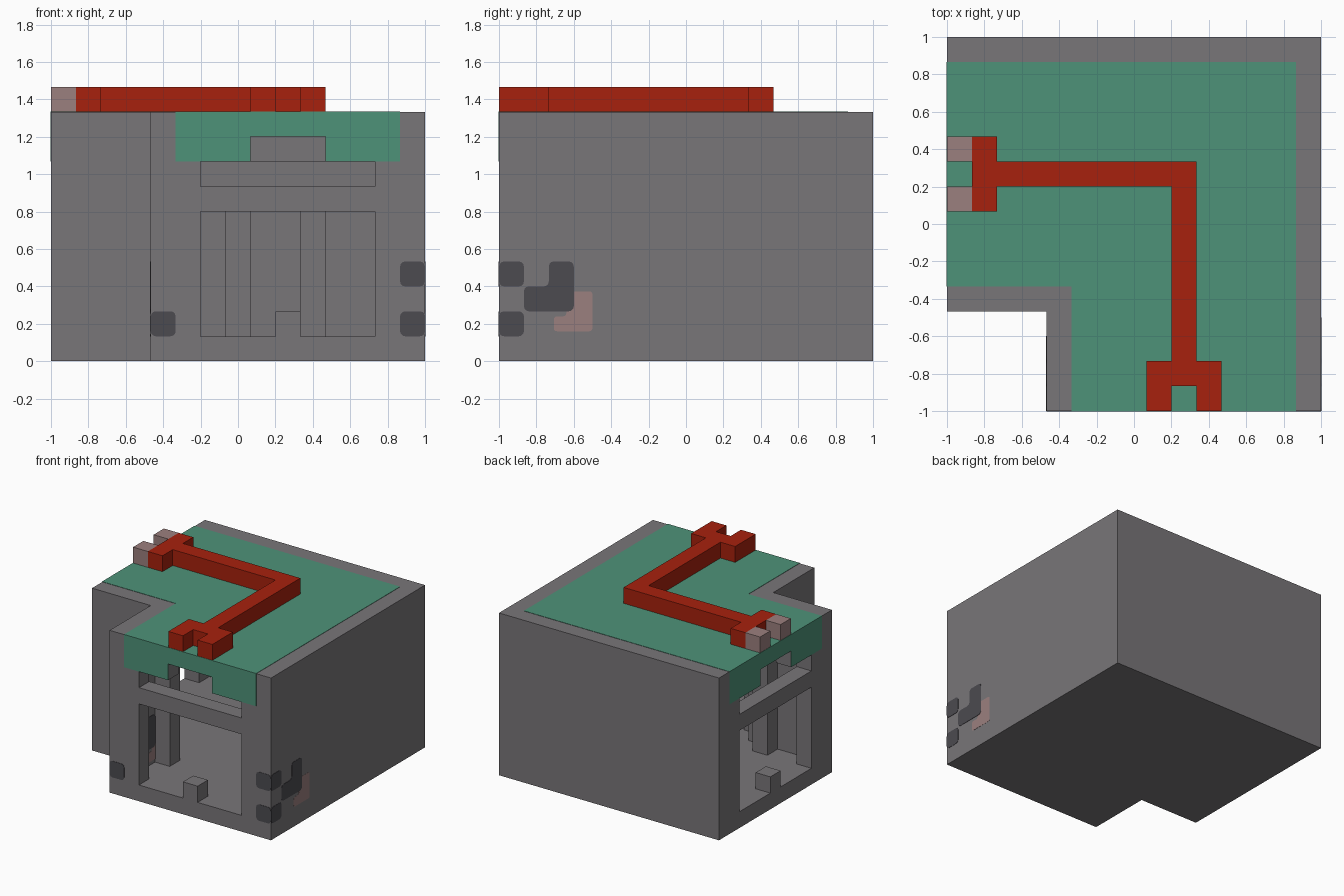
import bpy
import bmesh

cube = bpy.data.objects.get("Cube")
if cube:
    bpy.data.objects.remove(cube, do_unlink=True)

U = 2 / 15          # everything sits on a 15 x 15 x 11 block grid
SKIN = 0.02         # plate thickness in blocks


def material(name, rgb):
    m = bpy.data.materials.new(name)
    m.use_nodes = True
    m.diffuse_color = (*rgb, 1)
    m.node_tree.nodes["Principled BSDF"].inputs["Base Color"].default_value = (*rgb, 1)
    return m


GREY = material("stone grey", (0.19, 0.18, 0.19))
GREEN = material("roof green", (0.076, 0.29, 0.19))
RED = material("pipe red", (0.39, 0.015, 0.004))
PINK = material("dusty pink", (0.33, 0.215, 0.21))
DARK = material("dark grey", (0.072, 0.07, 0.08))


def prism(name, pts, axis, lo, hi, mat, rounding=0.0):
    """Extrude a 2D outline (block units) along an axis."""
    def place(a, b):
        p = {"x": (lo, a, b), "y": (a, lo, b), "z": (a, b, lo)}[axis]
        return (p[0] * U - 1, p[1] * U - 1, p[2] * U)
    bm = bmesh.new()
    bm.faces.new([bm.verts.new(place(a, b)) for a, b in pts])
    if rounding:
        bmesh.ops.bevel(bm, geom=bm.verts[:], offset=rounding * U, segments=3,
                        profile=0.5, affect="VERTICES")
    ext = bmesh.ops.extrude_face_region(bm, geom=bm.faces[:])
    step = [0, 0, 0]
    step["xyz".index(axis)] = (hi - lo) * U
    bmesh.ops.translate(bm, vec=step,
                        verts=[v for v in ext["geom"] if isinstance(v, bmesh.types.BMVert)])
    bmesh.ops.recalc_face_normals(bm, faces=bm.faces[:])
    mesh = bpy.data.meshes.new(name)
    bm.to_mesh(mesh)
    bm.free()
    mesh.materials.append(mat)
    ob = bpy.data.objects.new(name, mesh)
    bpy.context.collection.objects.link(ob)
    return ob


def rect(a0, a1, b0, b1):
    return [(a0, b0), (a1, b0), (a1, b1), (a0, b1)]


def cut(ob, cutter):
    cutter.hide_render = True
    mod = ob.modifiers.new("cut", "BOOLEAN")
    mod.operation = "DIFFERENCE"
    mod.solver = "EXACT"
    mod.object = cutter
    bpy.context.view_layer.objects.active = ob
    bpy.ops.object.modifier_apply(modifier=mod.name)
    bpy.data.objects.remove(cutter, do_unlink=True)


def ell(lo, hi, inner):
    """Square outline with the front right corner missing."""
    return [(inner, lo), (hi, lo), (hi, hi), (lo, hi), (lo, inner), (inner, inner)]


# Hollow L-shaped room with openings in its two end walls
shell = prism("room_shell", ell(0, 15, 4), "z", 0, 10, GREY)
cut(shell, prism("cavity", ell(1, 14, 5), "z", 1, 9, GREY))
window = [(6, 7), (13, 7), (13, 8), (11, 8), (11, 9), (8, 9), (8, 8), (6, 8)]
for axis in "yx":
    cut(shell, prism("doorway", rect(6, 13, 1, 6), axis, -0.5, 1.5, GREY))
    cut(shell, prism("window", window, axis, -0.5, 1.5, GREY))

# Green roof covering with an apron folded over each end wall
prism("roof_cover", ell(0, 14, 5), "z", 10, 10 + SKIN, GREEN)
top = 10 + SKIN
apron = [(5, 8), (8, 8), (8, 9), (11, 9), (11, 8), (14, 8), (14, top), (5, top)]
for axis, side in (("y", "front"), ("x", "right")):
    prism(side + "_apron", apron, axis, -SKIN, 0, GREEN)
    # Door stop, wall pillars and beam, matching on both wings
    prism(side + "_door_stop", rect(9, 10, 1, 2), axis, 0, 1, GREY)
    for a in (7, 10):
        prism(side + "_wall_pillar", rect(a, a + 1, 1, 7), axis, 13, 14, GREY)
    prism(side + "_wall_beam", rect(1, 13, 7, 8), axis, 13, 14, GREY)
    prism(side + "_corner_pillar", rect(5, 6, 1, 9), axis, 3, 4, GREY)

# Bent pipe with a forked end over each wing
half = [(9, 1), (9, 0), (8, 0), (8, 2), (9, 2), (9, 9),
        (2, 9), (2, 8), (1, 8), (1, 11), (2, 11), (2, 10),
        (10, 10), (10, 2), (11, 2), (11, 0), (10, 0), (10, 1)]
prism("roof_pipe", half, "z", 10, 11, RED)
for b in (8, 10):
    prism("pipe_prong", rect(0, 1, b, b + 1), "z", 10, 11, PINK)

# Painted marks near the front corners
dark_bend = [(1, 2), (3, 2), (3, 4), (2, 4), (2, 3), (1, 3)]
pink_bend = [(2.2, 1.2), (3.75, 1.2), (3.75, 2.8), (2.7, 2.8), (2.7, 1.8), (2.2, 1.8)]
for name, x, skin in (("outer", 15, SKIN), ("inner", 5, SKIN), ("notch", 4, -SKIN)):
    prism(name + "_pink_mark", pink_bend, "x", x, x + skin / 2, PINK, 0.12)
    prism(name + "_dark_mark", dark_bend, "x", x, x + skin, DARK, 0.2)
    if name != "inner":
        prism(name + "_low_mark", rect(0, 1, 1, 2), "x", x, x + skin, DARK, 0.2)
prism("outer_high_mark", rect(0, 1, 3, 4), "x", 15, 15 + SKIN, DARK, 0.2)
for x, z in ((4, 1), (14, 1), (14, 3)):
    prism("front_mark", rect(x, x + 1, z, z + 1), "y", -SKIN, 0, DARK, 0.2)
